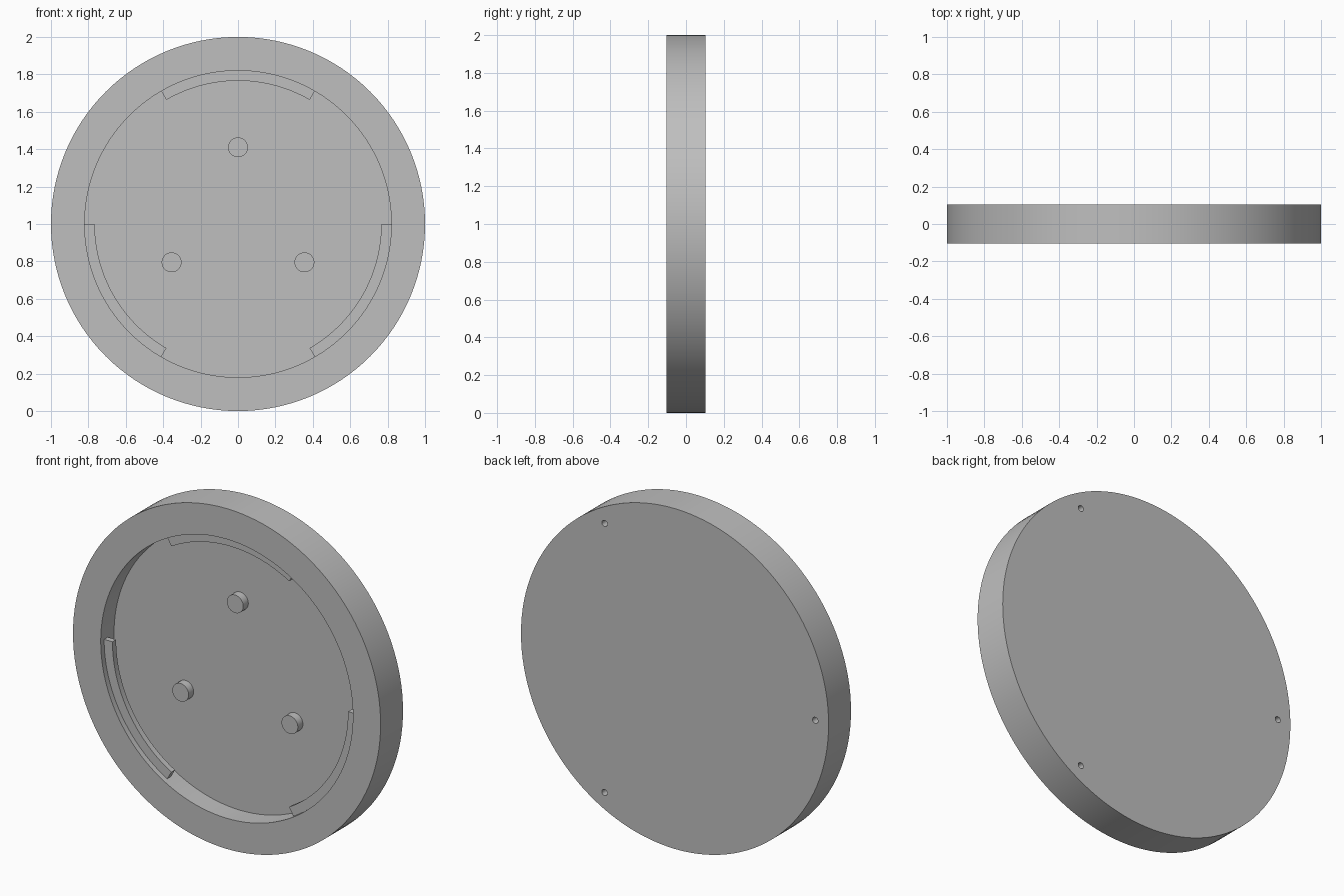
import bpy
import bmesh
from math import cos, sin, radians, pi
from mathutils import Matrix

cube = bpy.data.objects.get("Cube")
if cube:
    bpy.data.objects.remove(cube, do_unlink=True)

HALF = 0.104          # half thickness of the disc
FLOOR = 0.02          # y of the recess floor
BORE = 0.82           # radius of the recess

grey = bpy.data.materials.new("plain_grey")
grey.use_nodes = True
colour = (0.52, 0.52, 0.52, 1)
grey.diffuse_color = colour
grey.node_tree.nodes["Principled BSDF"].inputs["Base Color"].default_value = colour


def finish(name, bm):
    """Turn a bmesh into a grey object."""
    bmesh.ops.recalc_face_normals(bm, faces=bm.faces)
    mesh = bpy.data.meshes.new(name)
    bm.to_mesh(mesh)
    bm.free()
    obj = bpy.data.objects.new(name, mesh)
    bpy.context.collection.objects.link(obj)
    mesh.materials.append(grey)
    return obj


def polar(radius, degrees):
    """Point on the disc face, measured from its centre."""
    a = radians(degrees)
    return radius * cos(a), 1 + radius * sin(a)


def cylinder(name, radius, y0, y1, centre=(0, 1), sides=128):
    """Cylinder running front to back between y0 and y1."""
    bm = bmesh.new()
    place = Matrix.Translation((centre[0], (y0 + y1) / 2, centre[1]))
    bmesh.ops.create_cone(bm, cap_ends=True, segments=sides, radius1=radius,
                          radius2=radius, depth=y1 - y0,
                          matrix=place @ Matrix.Rotation(pi / 2, 4, "X"))
    return finish(name, bm)


def arc_block(name, r0, r1, y0, y1, start, end, steps=24):
    """Curved bar between two radii and two angles."""
    bm = bmesh.new()
    angles = [start + (end - start) * i / steps for i in range(steps + 1)]
    rings = []
    for a in angles:
        ring = []
        for r, y in ((r0, y0), (r1, y0), (r1, y1), (r0, y1)):
            x, z = polar(r, a)
            ring.append(bm.verts.new((x, y, z)))
        rings.append(ring)
    for a, b in zip(rings, rings[1:]):
        for i in range(4):
            j = (i + 1) % 4
            bm.faces.new((a[i], a[j], b[j], b[i]))
    bm.faces.new(rings[0])
    bm.faces.new(rings[-1])
    return finish(name, bm)


def smooth(obj):
    bpy.ops.object.select_all(action="DESELECT")
    obj.select_set(True)
    bpy.context.view_layer.objects.active = obj
    bpy.ops.object.shade_smooth_by_angle(angle=radians(30))


def cut(obj, cutter):
    """Subtract the cutter and discard it."""
    cutter.hide_render = True
    mod = obj.modifiers.new("cut", "BOOLEAN")
    mod.operation = "DIFFERENCE"
    mod.solver = "EXACT"
    mod.object = cutter
    bpy.context.view_layer.objects.active = obj
    bpy.ops.object.modifier_apply(modifier=mod.name)
    bpy.data.objects.remove(cutter, do_unlink=True)


# Disc with a round recess in front and three blind holes in the back
disc = cylinder("disc_body", 1, -HALF, HALF)
cut(disc, cylinder("recess_cutter", BORE, -0.3, FLOOR))
for angle in (60, 180, 300):
    cut(disc, cylinder("hole_cutter", 0.018, HALF - 0.08, 0.3,
                       polar(0.913, angle), 24))
smooth(disc)

# Locking tabs on the recess wall and pegs on its floor
for side, angle in (("top", 90), ("right", 210), ("left", 330)):
    smooth(arc_block(side + "_locking_tab", 0.766, BORE + 0.004,
                     -HALF + 0.032, -HALF + 0.066, angle - 30, angle + 30))
    smooth(cylinder(side + "_peg", 0.053, -0.027, FLOOR + 0.01,
                    polar(0.41, angle), 48))
